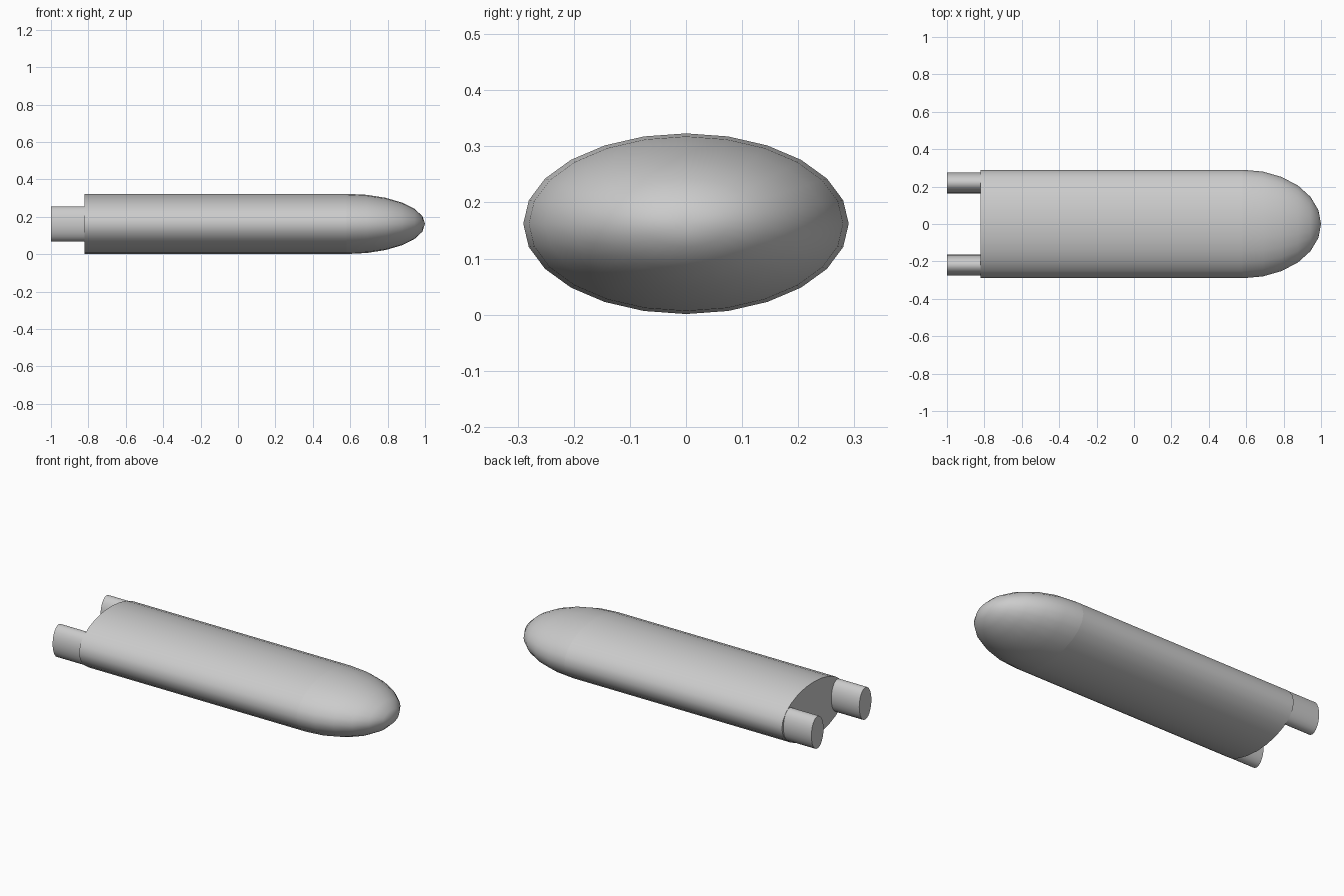
import bpy, bmesh, math

cube = bpy.data.objects.get("Cube")
if cube:
    bpy.data.objects.remove(cube, do_unlink=True)

SIDES = 24
CENTRE_Z = 0.162
HALF_W, HALF_H = 0.29, 0.161
SEAM, TAIL = 0.58, -0.82

grey = bpy.data.materials.new("plain_grey")
grey.use_nodes = True
colour = (0.6, 0.6, 0.6, 1)
grey.diffuse_color = colour
grey.node_tree.nodes["Principled BSDF"].inputs["Base Color"].default_value = colour


def loft(name, sections, y=0.0, cap_start=True, cap_end=True):
    """Skin elliptical sections (x, half width, half height) along x."""
    bm = bmesh.new()
    rings = []
    for x, w, h in sections:
        if w < 1e-4:
            rings.append([bm.verts.new((x, y, CENTRE_Z))])
            continue
        angles = [2 * math.pi * i / SIDES for i in range(SIDES)]
        rings.append([bm.verts.new((x, y + w * math.cos(a), CENTRE_Z + h * math.sin(a)))
                      for a in angles])
    for a, b in zip(rings, rings[1:]):
        for i in range(SIDES):
            j = (i + 1) % SIDES
            if len(b) == 1:
                bm.faces.new((a[i], a[j], b[0]))
            else:
                bm.faces.new((a[i], a[j], b[j], b[i]))
    if cap_start:
        bm.faces.new(rings[0][::-1])
    if cap_end:
        bm.faces.new(rings[-1])
    bmesh.ops.recalc_face_normals(bm, faces=bm.faces)
    mesh = bpy.data.meshes.new(name)
    bm.to_mesh(mesh)
    bm.free()
    mesh.materials.append(grey)
    obj = bpy.data.objects.new(name, mesh)
    bpy.context.collection.objects.link(obj)
    bpy.ops.object.select_all(action="DESELECT")
    obj.select_set(True)
    bpy.context.view_layer.objects.active = obj
    bpy.ops.object.shade_smooth_by_angle(angle=math.radians(35))
    return obj


# Oval hull and rounded nose
profile = [(TAIL, HALF_W, HALF_H)]
for i in range(7):
    t = math.radians(15 * i)
    profile.append((SEAM + (1 - SEAM) * math.sin(t),
                    HALF_W * math.cos(t), HALF_H * math.cos(t)))
loft("hull", profile[:2], cap_end=False)
loft("nose", profile[1:], cap_start=False, cap_end=False)

# Twin oval exhaust pipes, running a little way into the hull
for side, y in (("front", -0.22), ("back", 0.22)):
    loft(side + "_exhaust_pipe", [(-1.0, 0.056, 0.094), (-0.64, 0.056, 0.094)], y)
